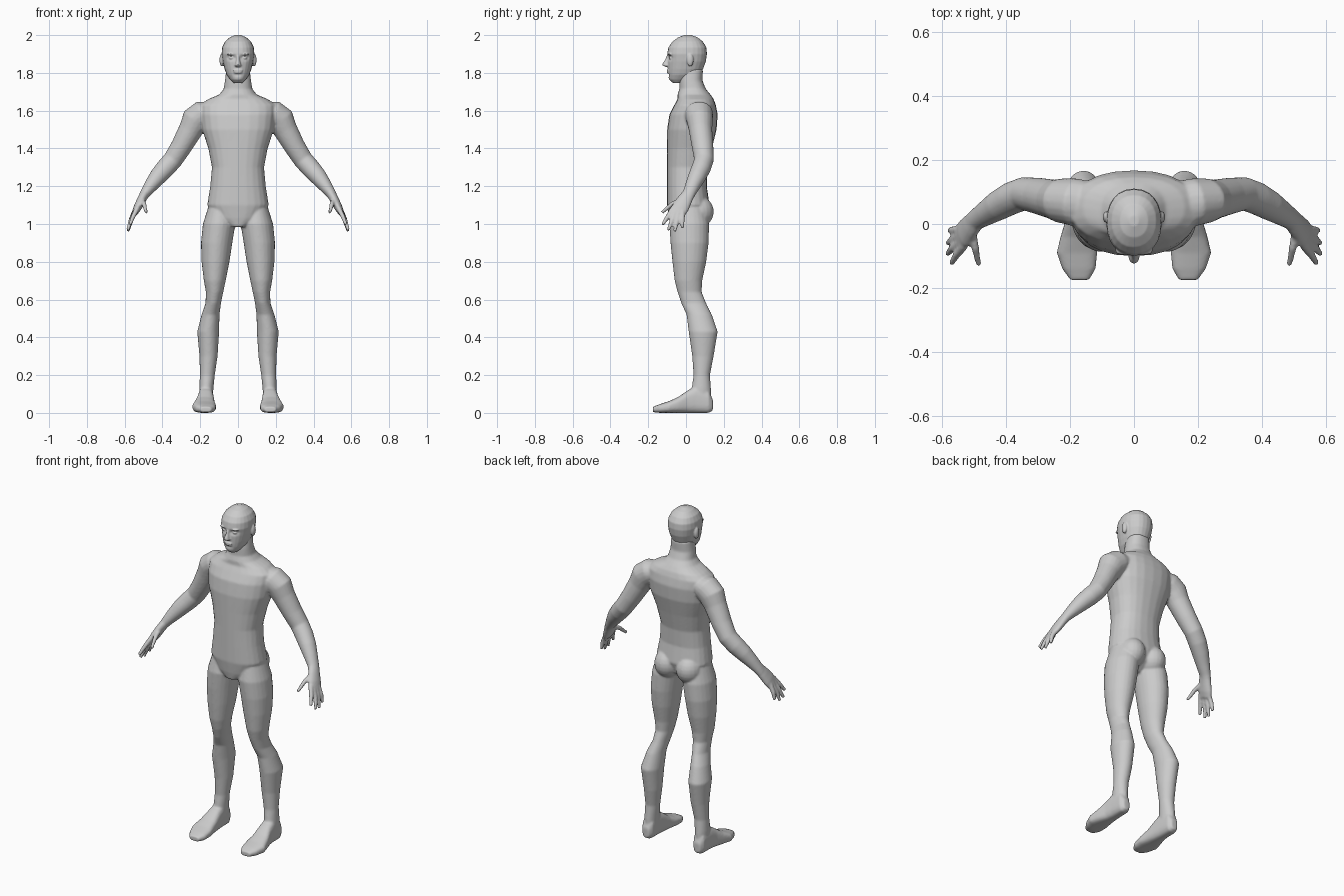
import bpy, bmesh, math
from mathutils import Vector

skin = bpy.data.materials.new("grey skin")
skin.diffuse_color = (0.6, 0.6, 0.6, 1)
X, Y, Z = Vector((1, 0, 0)), Vector((0, 1, 0)), Vector((0, 0, 1))


def loft(bm, rings, n=24, power=2.0):
    """Closed skin over rings of (centre, u half-axis, v half-axis)."""
    loops = []
    for c, u, v in rings:
        loop = []
        for i in range(n):
            a = 2 * math.pi * i / n
            cu, sv = math.cos(a), math.sin(a)
            cu = math.copysign(abs(cu) ** (2 / power), cu)
            sv = math.copysign(abs(sv) ** (2 / power), sv)
            loop.append(bm.verts.new(c + u * cu + v * sv))
        loops.append(loop)
    for a, b in zip(loops, loops[1:]):
        for i in range(n):
            j = (i + 1) % n
            bm.faces.new((a[i], a[j], b[j], b[i]))
    bm.faces.new(loops[0])
    bm.faces.new(loops[-1])


def stack(bm, rows, power=2.0, s=1):
    """Horizontal rings from (z, x0, x1, y0, y1)."""
    loft(bm, [(Vector((s * (a + b) / 2, (c + d) / 2, z)), X * (b - a) / 2, Y * (d - c) / 2)
              for z, a, b, c, d in rows], power=power)


def tube(bm, rows, s=1, n=20):
    """Limb along a path of (x, y, z, thickness radius, y-wise radius)."""
    pts = [Vector((s * r[0], r[1], r[2])) for r in rows]
    rings = []
    for i, r in enumerate(rows):
        t = (pts[min(i + 1, len(pts) - 1)] - pts[max(i - 1, 0)]).normalized()
        u = t.cross(Y).normalized()
        rings.append((pts[i], u * r[3], u.cross(t) * r[4]))
    loft(bm, rings, n)


def ball(bm, c, r):
    vs = bmesh.ops.create_uvsphere(bm, u_segments=20, v_segments=12, radius=1)["verts"]
    for v in vs:
        v.co = Vector(c) + Vector((v.co.x * r[0], v.co.y * r[1], v.co.z * r[2]))


def finish(bm, name, voxel, rounds):
    bmesh.ops.recalc_face_normals(bm, faces=bm.faces)
    me = bpy.data.meshes.new(name)
    bm.to_mesh(me)
    bm.free()
    me.materials.append(skin)
    me.shade_smooth()
    ob = bpy.data.objects.new(name, me)
    bpy.context.collection.objects.link(ob)
    rm = ob.modifiers.new("fuse", "REMESH")
    rm.mode, rm.voxel_size, rm.use_smooth_shade = "VOXEL", voxel, True
    sm = ob.modifiers.new("soften", "SMOOTH")
    sm.factor, sm.iterations = 0.5, rounds


# Torso and neck
bm = bmesh.new()
torso = [(0.985, .045, -.08, .04), (1.03, .12, -.09, .10), (1.1, .163, -.10, .125),
         (1.2, .147, -.10, .11), (1.3, .138, -.10, .115), (1.4, .157, -.10, .137),
         (1.5, .19, -.10, .162), (1.58, .20, -.088, .168), (1.63, .20, -.062, .158),
         (1.66, .16, -.045, .147), (1.685, .10, -.045, .13), (1.715, .076, -.035, .105),
         (1.76, .069, -.035, .087), (1.82, .062, -.03, .09)]
stack(bm, [(z, -w, w, a, b) for z, w, a, b in torso], power=2.3)

for s in (-1, 1):
    # Buttock
    ball(bm, (s * .072, .062, 1.065), (.075, .085, .085))
    # Leg
    stack(bm, [(1.13, .04, .145, -.06, .09), (1.0, .014, .186, -.088, .122),
               (.9, .03, .196, -.082, .12), (.8, .045, .193, -.072, .107),
               (.7, .065, .181, -.06, .086), (.64, .078, .17, -.045, .083),
               (.58, .09, .172, -.025, .107), (.52, .098, .193, .003, .137),
               (.43, .1, .216, .014, .168), (.3, .108, .204, .033, .146),
               (.2, .123, .202, .04, .127), (.13, .13, .205, .03, .132),
               (.05, .135, .205, .02, .135)], s=s)
    # Foot, lofted from heel to toes
    foot = [(.142, .15, .19, .012, .07), (.12, .135, .205, 0, .12), (.05, .13, .21, 0, .14),
            (.01, .127, .215, 0, .12), (-.04, .122, .23, 0, .085), (-.09, .115, .242, 0, .062),
            (-.14, .12, .225, 0, .046), (-.175, .14, .2, .004, .032)]
    loft(bm, [(Vector((s * (a + b) / 2, y, (c + d) / 2)), X * (b - a) / 2, Z * (d - c) / 2)
              for y, a, b, c, d in foot], power=2.8)
    # Arm from shoulder to wrist
    tube(bm, [(.13, .06, 1.60, .05, .07), (.185, .068, 1.582, .073, .075),
              (.225, .073, 1.55, .076, .07), (.25, .077, 1.5, .064, .062),
              (.30, .088, 1.41, .056, .057), (.345, .095, 1.34, .052, .052),
              (.385, .08, 1.295, .051, .051), (.425, .058, 1.25, .046, .047),
              (.46, .036, 1.205, .037, .04), (.493, .015, 1.16, .027, .034),
              (.505, .005, 1.14, .024, .034)], s)
    # Palm
    tube(bm, [(.49, .017, 1.165, .025, .032), (.51, -.005, 1.13, .024, .04),
              (.53, -.028, 1.09, .022, .046), (.545, -.045, 1.06, .016, .044)], s)
    # Fingers and thumb
    for k, m, e in (((.532, -.068, 1.085), (.555, -.096, 1.04), (.572, -.124, .997)),
                    ((.54, -.055, 1.075), (.567, -.074, 1.02), (.584, -.094, .967)),
                    ((.545, -.037, 1.07), (.569, -.049, 1.01), (.583, -.06, .961)),
                    ((.548, -.018, 1.065), (.568, -.019, 1.02), (.577, -.02, .978)),
                    ((.508, -.015, 1.13), (.497, -.075, 1.105), (.486, -.128, 1.06))):
        tube(bm, [k + (.014, .014), m + (.0125, .0125), e + (.009, .009)], s, 12)
finish(bm, "body", 0.006, 5)

# Head
bm = bmesh.new()
skull = [(1.747, .024, -.07, -.02), (1.765, .042, -.09, .03), (1.79, .06, -.095, .072),
         (1.82, .071, -.096, .09), (1.86, .081, -.097, .105), (1.9, .087, -.1, .111),
         (1.935, .084, -.093, .108), (1.965, .07, -.073, .09), (1.988, .044, -.042, .062),
         (2.001, .014, -.006, .026)]
stack(bm, [(z, -w, w, a, b) for z, w, a, b in skull], power=2.2)
# Sink the eye sockets and the hollow under the lower lip
bmesh.ops.subdivide_edges(bm, edges=bm.edges[:], cuts=3, use_grid_fill=True)
for v in bm.verts:
    if v.co.y < -.03:
        for x, z, w, h, d in ((.034, 1.881, .02, .012, .016), (-.034, 1.881, .02, .012, .016),
                              (0, 1.79, .025, .007, .006)):
            v.co.y += d * math.exp(-((v.co.x - x) / w) ** 2 - ((v.co.z - z) / h) ** 2)
# Nose
loft(bm, [(Vector((0, y, z)), X * w, Y * d) for z, y, w, d in
          ((1.892, -.092, .008, .01), (1.87, -.097, .009, .014),
           (1.85, -.102, .014, .022), (1.84, -.102, .018, .022), (1.832, -.095, .012, .015))], 16)
# Lips
for z, w in ((1.813, .026), (1.803, .023)):
    ball(bm, (0, -.093, z), (w, .01, .006))
for s in (-1, 1):
    # Eyelid bulge, brow and ear
    ball(bm, (s * .034, -.078, 1.879), (.014, .012, .008))
    ball(bm, (s * .034, -.084, 1.899), (.026, .013, .007))
    ball(bm, (s * .086, .022, 1.868), (.012, .018, .034))
finish(bm, "head", 0.004, 2)
